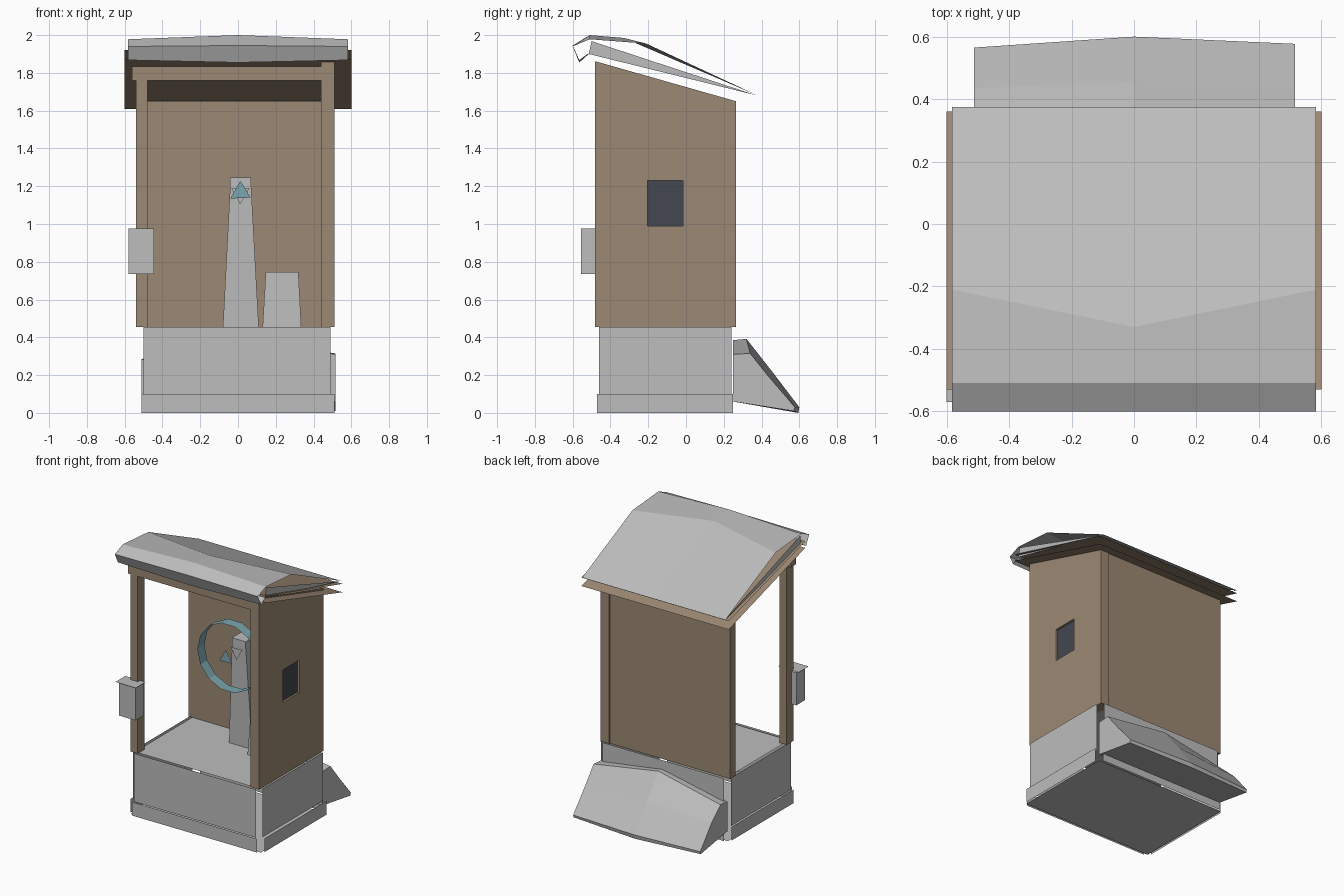
import bpy, bmesh, math

if "Cube" in bpy.data.objects:
    bpy.data.objects.remove(bpy.data.objects["Cube"], do_unlink=True)


def material(name, r, g, b):
    m = bpy.data.materials.new(name)
    m.use_nodes = True
    m.diffuse_color = (r, g, b, 1)
    m.node_tree.nodes["Principled BSDF"].inputs["Base Color"].default_value = (r, g, b, 1)
    return m


GREY = material("pale grey", 0.51, 0.51, 0.51)
WOOD = material("brown wood", 0.335, 0.25, 0.172)
SLATE = material("dark slate", 0.056, 0.064, 0.08)
TEAL = material("dusty teal", 0.2, 0.38, 0.43)


def add(name, bm, mat, recalc=True):
    if recalc:
        bmesh.ops.recalc_face_normals(bm, faces=bm.faces)
    mesh = bpy.data.meshes.new(name)
    bm.to_mesh(mesh)
    bm.free()
    mesh.materials.append(mat)
    ob = bpy.data.objects.new(name, mesh)
    bpy.context.collection.objects.link(ob)
    return ob


def loft(name, rings, mat, closed=True, caps=True):
    """Skin matching rows of points, as closed loops or open strips."""
    bm = bmesh.new()
    loops = [[bm.verts.new(p) for p in ring] for ring in rings]
    n = len(loops[0])
    for a, b in zip(loops, loops[1:]):
        for i in range(n if closed else n - 1):
            j = (i + 1) % n
            bm.faces.new((a[i], a[j], b[j], b[i]))
    if caps:
        bm.faces.new(loops[0])
        bm.faces.new(loops[-1])
    return add(name, bm, mat)


def rect(x, y, z):
    return [(x[0], y[0], z), (x[1], y[0], z), (x[1], y[1], z), (x[0], y[1], z)]


def box(name, x, y, z, mat):
    return loft(name, [rect(x, y, z[0]), rect(x, y, z[1])], mat)


def sheets(name, polygons, mat):
    """Thin flat panels without thickness."""
    bm = bmesh.new()
    for points in polygons:
        bm.faces.new([bm.verts.new(p) for p in points])
    return add(name, bm, mat, False)


def across(name, xs, profiles, mat, **kind):
    """Loft side profiles (y, z) along x."""
    return loft(name, [[(x, y, z) for y, z in p] for x, p in zip(xs, profiles)], mat, **kind)


def panels(name, x, y, z, gap):
    """Four upright slabs standing slightly off the core, open at the corners."""
    (x0, x1), (y0, y1), (z0, z1) = x, y, z

    def upright(a, b):
        return [(*a, z0), (*b, z0), (*b, z1), (*a, z1)]
    sheets(name, [upright((x0, y0 - gap), (x1, y0 - gap)),
                  upright((x1 + gap, y0), (x1 + gap, y1)),
                  upright((x1, y1 + gap), (x0, y1 + gap)),
                  upright((x0 - gap, y1), (x0 - gap, y0))], GREY)


# Stone base of loose slabs, with floor and underside
panels("plinth", (-0.51, 0.51), (-0.47, 0.25), (0, 0.1), 0.035)
panels("base", (-0.5, 0.49), (-0.46, 0.24), (0.1, 0.455), 0.033)
sheets("floor", [rect((-0.51, 0.5), (-0.47, 0.25), 0.455)], GREY)
sheets("underside", [rect((-0.53, 0.53), (-0.49, 0.27), 0.0)[::-1]], GREY)

# Walls and front frame
side = [(-0.482, 0.455), (0.265, 0.455), (0.265, 1.65), (-0.482, 1.862)]
wall = across("side_wall", (0.44, 0.51), (side, side), WOOD)
box("back_wall", (-0.54, 0.44), (0.195, 0.257), (0.455, 1.65), WOOD)
box("front_post", (-0.54, -0.48), (-0.482, -0.4), (0.455, 1.76), WOOD)
box("front_beam", (-0.56, 0.44), (-0.482, -0.42), (1.76, 1.835), WOOD)

# Shallow recessed window in the side wall
opening = (-0.205, -0.015), (0.99, 1.23)
cutter = box("window_cutter", (0.4, 0.6), *opening, WOOD)
cut = wall.modifiers.new("window_hole", "BOOLEAN")
cut.object, cut.operation, cut.solver = cutter, "DIFFERENCE", "EXACT"
bpy.context.view_layer.objects.active = wall
bpy.ops.object.modifier_apply(modifier=cut.name)
bpy.data.objects.remove(cutter, do_unlink=True)
box("window_pane", (0.45, 0.495), *opening, SLATE)

# Two thin roof boards
for name, front, back in (("lower_roof_board", 1.872, 1.61), ("upper_roof_board", 1.92, 1.672)):
    sheets(name, [[(-0.6, -0.53, front), (0.6, -0.53, front),
                   (0.6, 0.36, back), (-0.6, 0.36, back)]], WOOD)

# Hollow snow cap curling over the front eave, with a sliver closing each end
snow_mid = [(0.375, 1.682), (-0.33, 1.985), (-0.51, 2.0), (-0.6, 1.945), (-0.565, 1.855), (-0.515, 1.905)]
snow_end = [(0.375, 1.682), (-0.21, 1.955), (-0.51, 1.978), (-0.6, 1.94), (-0.565, 1.868), (-0.515, 1.9)]
across("roof_snow", (-0.583, 0, 0.583), (snow_end, snow_mid, snow_end), GREY, closed=False, caps=False)
sliver = [(-0.515, 1.9), (0.37, 1.682), (-0.5, 1.968)]
sheets("snow_ends", [[(0.58, y, z) for y, z in sliver],
                     [(-0.58, y, z) for y, z in sliver[::-1]]], GREY)

# Snow drift against the back
drift_left = [(0.25, 0.06), (0.25, 0.28), (0.33, 0.285), (0.435, 0.19), (0.565, 0.03), (0.56, 0.01)]
drift_mid = [(0.25, 0.06), (0.25, 0.385), (0.32, 0.392), (0.455, 0.22), (0.6, 0.03), (0.595, 0.0)]
drift_right = [(0.25, 0.06), (0.25, 0.31), (0.34, 0.315), (0.44, 0.19), (0.577, 0.03), (0.57, 0.01)]
across("snow_drift", (-0.512, 0, 0.515), (drift_left, drift_mid, drift_right), GREY)

# Small box on the front post
box("post_box", (-0.58, -0.445), (-0.555, -0.455), (0.736, 0.976), GREY)
sheets("post_box_lid", [rect((-0.6, -0.433), (-0.57, -0.455), 0.984)], GREY)

# Standing stones inside
loft("tall_stone", [rect((-0.08, 0.11), (0.01, 0.15), 0.455),
                    rect((-0.042, 0.07), (-0.01, 0.1), 1.195)], GREY)
box("tall_stone_cap", (-0.042, 0.07), (-0.01, 0.1), (1.195, 1.245), GREY)
loft("short_stone", [rect((0.13, 0.335), (-0.075, 0.09), 0.455),
                     rect((0.147, 0.32), (-0.065, 0.075), 0.745)], GREY)

# Thin hoop and the two triangular plates around the tall stone
hoop = [[(0.01 + 0.25 * math.cos(a), y, 1.155 + 0.25 * math.sin(a))
         for a in (math.tau * i / 14 for i in range(14))] for y in (-0.13, -0.05)]
loft("hoop", hoop, TEAL, caps=False)
sheets("teal_triangle", [[(-0.04, -0.16, 1.135), (0.066, -0.16, 1.14), (0.013, -0.16, 1.228)]], TEAL)
sheets("grey_triangle", [[(0.012, -0.035, 1.105), (0.06, -0.035, 1.19), (-0.036, -0.035, 1.19)]], GREY)
